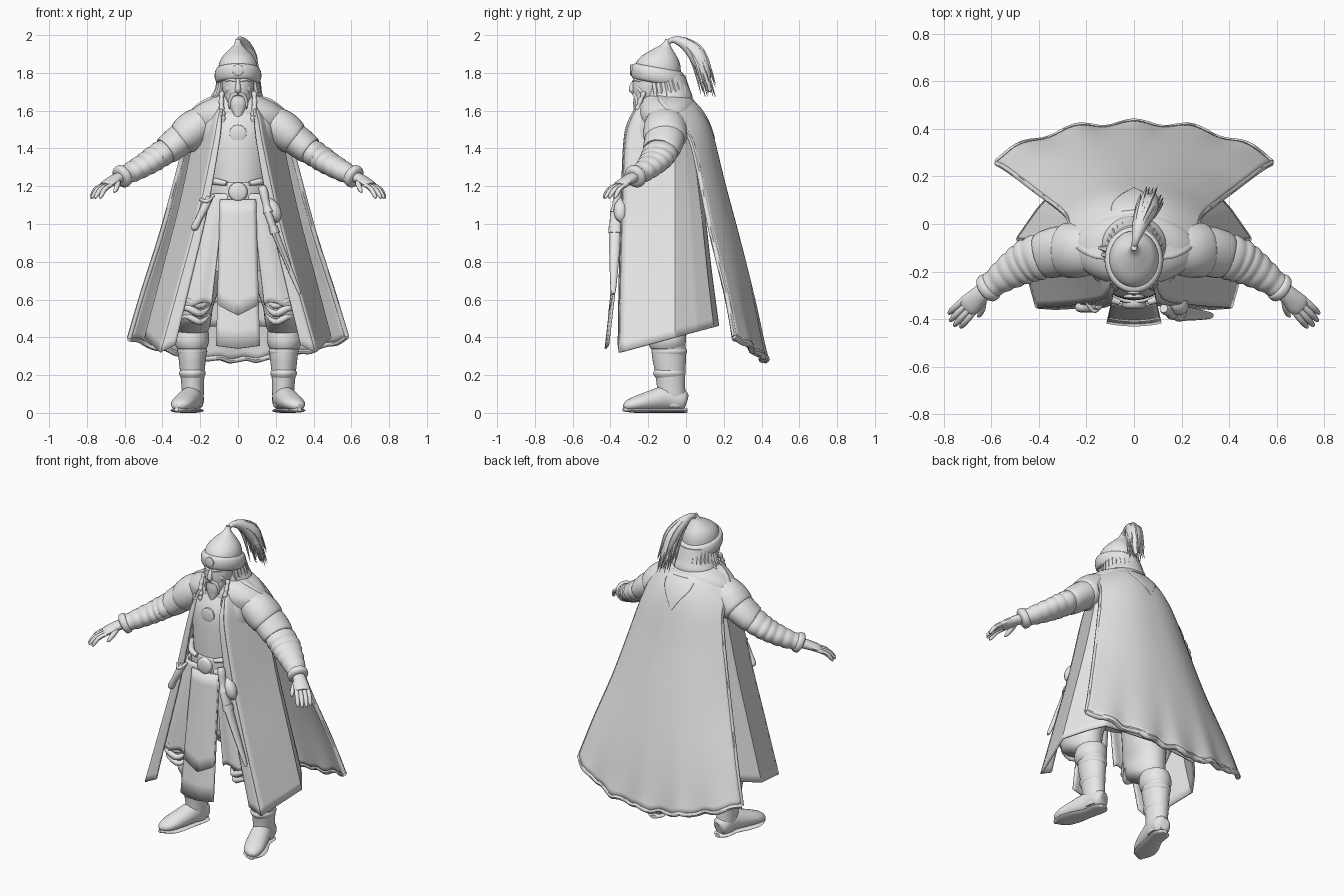
import bpy, math, random
from mathutils import Vector

random.seed(4)
mat = bpy.data.materials.new("clay grey")
mat.diffuse_color = (0.8, 0.8, 0.8, 1)


# ---------- helpers ----------
def curve(P, t):
    """Smooth interpolation through a list of tuples, t in 0..1."""
    s = min(max(t, 0), 1) * (len(P) - 1)
    i = min(int(s), len(P) - 2)
    f = s - i
    a, b, c, d = (P[max(0, min(len(P) - 1, i + k))] for k in (-1, 0, 1, 2))
    return [q + .5 * f * (r - p + f * (2 * p - 5 * q + 4 * r - w + f * (3 * (q - r) + w - p)))
            for p, q, r, w in zip(a, b, c, d)]


def polyline(P, t):
    s = t * (len(P) - 1)
    i = min(int(s + 1e-6), len(P) - 2)
    return [a + (b - a) * (s - i) for a, b in zip(P[i], P[i + 1])]


def build(name, verts, faces, mirror=False, solid=0):
    me = bpy.data.meshes.new(name)
    me.from_pydata(verts, [], faces)
    me.materials.append(mat)
    ob = bpy.data.objects.new(name, me)
    bpy.context.collection.objects.link(ob)
    if solid:
        m = ob.modifiers.new("thickness", 'SOLIDIFY')
        m.thickness, m.offset = solid, 0
    if mirror:
        m = ob.modifiers.new("mirror", 'MIRROR')
        m.use_mirror_merge = False
    return ob


def skin(name, rings, mirror=False):
    n = len(rings[0])
    faces = [(i * n + j, i * n + (j + 1) % n, (i + 1) * n + (j + 1) % n, (i + 1) * n + j)
             for i in range(len(rings) - 1) for j in range(n)]
    last = (len(rings) - 1) * n
    faces += [tuple(range(n))[::-1], tuple(range(last, last + n))]
    return build(name, [v for r in rings for v in r], faces, mirror)


def loft(name, rows, n=24, seg=32, mirror=False, tilt=0):
    """Stack of level ellipses: (x, y, z, rx, ry)."""
    rings = []
    for i in range(n + 1):
        x, y, z, rx, ry = curve(rows, i / n)
        ring = [(math.cos(math.tau * k / seg), math.sin(math.tau * k / seg)) for k in range(seg)]
        rings.append([(x + rx * c, y + ry * s, z + tilt * ry * s) for c, s in ring])
    return skin(name, rings, mirror)


def tube(name, rows, n=10, seg=12, mirror=False, up=(0, 0, 1), wrinkles=0, amp=0.07):
    """Sweep along points (x, y, z, radius[, second radius])."""
    rows = [r if len(r) == 5 else (*r, r[3]) for r in rows]
    rings = []
    for i in range(n + 1):
        t = i / n
        p, q = Vector(curve(rows, t - .01)[:3]), Vector(curve(rows, t + .01)[:3])
        tan = (q - p).normalized()
        side = tan.cross(Vector(up)).normalized()
        top = side.cross(tan)
        x, y, z, ra, rb = curve(rows, t)
        k = 1 + (amp * (2 * abs(math.sin(math.pi * wrinkles * t)) - 1) if wrinkles else 0)
        rings.append([Vector((x, y, z)) + k * (ra * math.cos(a) * side - rb * math.sin(a) * top)
                      for a in (math.tau * j / seg for j in range(seg))])
    return skin(name, rings, mirror)


def sheet(name, f, nu, nv, solid=0.012, mirror=False):
    verts = [f(i / nu, j / nv) for j in range(nv + 1) for i in range(nu + 1)]
    w = nu + 1
    faces = [(j * w + i, j * w + i + 1, (j + 1) * w + i + 1, (j + 1) * w + i)
             for j in range(nv) for i in range(nu)]
    return build(name, verts, faces, mirror, solid)


def disc(name, x, y, z, r, depth):
    tube(name, [(x, y, z, r), (x, y - depth * .7, z, r), (x, y - depth, z, r * .75)], n=4, seg=24)


# ---------- head and hat ----------
loft("head", [(0, -.15, 1.56, .07, .08), (0, -.18, 1.64, .065, .085), (0, -.185, 1.68, .076, .093),
              (0, -.18, 1.73, .085, .102), (0, -.17, 1.79, .088, .107)])
tube("nose", [(0, -.27, 1.76, .01), (0, -.285, 1.73, .013), (0, -.286, 1.71, .016), (0, -.27, 1.70, .012)], up=(1, 0, 0))
tube("brow", [(.008, -.277, 1.757, .007), (.04, -.266, 1.765, .009), (.068, -.235, 1.755, .006)], mirror=True)
tube("cheek", [(.03, -.255, 1.735, .006), (.05, -.245, 1.715, .016), (.06, -.22, 1.69, .012)], mirror=True)
tube("moustache", [(.003, -.278, 1.69, .009), (.03, -.268, 1.68, .01), (.045, -.26, 1.645, .008),
                   (.045, -.262, 1.61, .003)], mirror=True, up=(0, 1, 0))
tube("beard", [(0, -.22, 1.69, .065, .05), (0, -.235, 1.65, .058, .045), (0, -.25, 1.60, .036, .028),
               (0, -.265, 1.545, .004, .004)], up=(0, 1, 0), wrinkles=3, amp=.03)
loft("back_hair", [(0, -.11, 1.79, .105, .105), (0, -.1, 1.72, .113, .118), (0, -.09, 1.67, .135, .125), (0, -.09, 1.63, .13, .115)])
for i in range(18):
    a = math.radians(-30 + 240 * i / 17)
    c, s, e = math.cos(a), math.sin(a), random.uniform(-.02, .01)
    tube("hair_lock", [(.095 * c, -.12 + .098 * s, 1.77, .018), (.104 * c, -.105 + .106 * s, 1.71, .02),
                       ((.145 + e) * c, -.095 + .12 * s, 1.65 + e, .004)], n=6, seg=6, up=(.3, .2, .1))
tube("braid", [(.085, -.22, 1.70, .012), (.088, -.25, 1.63, .012), (.08, -.265, 1.57, .013), (.078, -.27, 1.525, .006)],
     n=24, seg=8, mirror=True, up=(0, 1, 0), wrinkles=6, amp=.2)
loft("hat_brim", [(0, -.15, 1.745, .085, .1), (0, -.15, 1.75, .113, .133), (0, -.15, 1.785, .124, .142),
                  (0, -.15, 1.82, .116, .135), (0, -.15, 1.832, .095, .11)], tilt=-.17, n=16)
loft("hat_crown", [(0, -.15, 1.81, .106, .123), (0, -.145, 1.85, .1, .115), (0, -.135, 1.885, .083, .093),
                   (0, -.12, 1.92, .05, .055), (0, -.108, 1.945, .025, .027), (0, -.1, 1.968, .014, .014),
                   (0, -.1, 1.978, .012, .012)], tilt=-.1)
disc("hat_badge", 0, -.283, 1.815, .03, .014)
PLUME = [(0, -.1, 1.955), (.008, -.065, 1.975), (.03, .01, 1.945), (.06, .075, 1.865), (.085, .125, 1.70)]
tube("plume", [(*p, r) for p, r in zip(PLUME, (.012, .017, .036, .045, .01))], n=20, up=(1, 0, 0))
for i in range(30):
    d = Vector((random.uniform(-.06, .04), random.uniform(-.05, .035), random.uniform(-.03, .06)))
    tube("plume_strand", [(*(Vector(p) + d * k), r) for p, k, r in
                          zip(PLUME, (0, .12, .42, .8, 1.0), (.004, .007, .012, .011, .001))], n=10, seg=5, up=(1, 0, 0))

# ---------- torso and belt ----------
loft("torso", [(0, -.12, 1.67, .10, .08), (0, -.12, 1.61, .18, .125), (0, -.13, 1.5, .2, .175),
               (0, -.13, 1.35, .19, .19), (0, -.13, 1.15, .175, .19), (0, -.13, .95, .18, .18), (0, -.13, .75, .2, .17)])
loft("shoulder_mantle", [(0, -.1, 1.69, .1, .1), (0, -.1, 1.67, .14, .13), (0, -.1, 1.635, .205, .15),
                         (0, -.105, 1.585, .255, .155), (0, -.105, 1.52, .262, .14), (0, -.105, 1.46, .23, .12)])
loft("belt", [(0, -.13, 1.12, .175, .19), (0, -.13, 1.13, .19, .205), (0, -.13, 1.21, .19, .205), (0, -.13, 1.22, .175, .19)])
tube("belt_upper_trim", [(.06, -.33, 1.215, .012), (.12, -.3, 1.225, .018), (.185, -.2, 1.235, .015)], mirror=True)
disc("buckle", 0, -.32, 1.17, .05, .035)
disc("chest_medallion", 0, -.295, 1.48, .045, .02)

# ---------- skirt, apron, open coat and cape ----------
def skirt(w, v):
    ix, fy, sx, by, z = curve([(.05, -.32, .175, .04, 1.16), (.09, -.335, .22, .06, .98),
                               (.115, -.345, .28, .08, .78), (.14, -.35, .335, .09, .57)], v)
    x, y = curve([(ix, fy), (sx * .9, fy + .03), (sx, -.13), (sx * .7, by - .03), (0, by)], w)
    return x, y + .004 * v * math.sin(40 * w), z + .016 * v * math.sin(23 * w)
sheet("split_skirt", skirt, 40, 14, mirror=True)


def apron(u, v):
    u = 2 * u - 1
    return ((.095 + .02 * v) * u, -.335 - .09 * v + .012 * u * u, 1.13 - v * (.79 - .015 * abs(u)))
def overlay(u, v):
    x, y, z = apron(u, v * .72)
    return x * .98, y - .008, z - .045 * v * (1 - abs(2 * u - 1))
sheet("front_apron", apron, 10, 8)
sheet("apron_overlay", overlay, 10, 8, .008)


COAT = [(.08, -.24, .15, -.02, 1.64, 1.66), (.105, -.29, .215, .02, 1.55, 1.57),
        (.13, -.32, .235, .04, 1.42, 1.44), (.21, -.335, .31, .09, 1.05, 1.10),
        (.315, -.345, .405, .13, .66, .76), (.41, -.35, .49, .17, .32, .46)]
def coat(w, v):
    fx, fy, sx, by, zf, zb = curve(COAT, v)
    k = by + .06
    x, y = polyline([(fx, fy), (sx, -.06), (sx * .83, -.06 + k * .52), (sx * .68, by - k * .12), (0, by)], w)
    return x, y, zf + (zb - zf) * (y - fy) / (by - fy)
def lapel(w, v):
    x, y, z = coat(0, v)
    return x - w * .08 * v, y - .006 * w, z + .04 * w * v
sheet("open_coat", coat, 40, 24, mirror=True)
sheet("coat_lapel", lapel, 4, 24, mirror=True)


def cape(w, v):
    u = 2 * w - 1
    hw, yb, ye, zc, ze = curve([(.11, -.03, -.15, 1.69, 1.67), (.18, .02, -.14, 1.655, 1.645), (.25, .08, -.09, 1.59, 1.58),
                                (.27, .13, .02, 1.48, 1.46), (.33, .195, .08, 1.22, 1.22), (.41, .28, .14, .9, .93),
                                (.50, .36, .21, .57, .65), (.575, .415, .265, .285, .4)], v)
    k = abs(u) ** 2.4
    return (hw * u, yb + (ye - yb) * k + .012 * v ** 12 * math.cos(15 * u),
            zc + (ze - zc) * abs(u) ** 2 + .008 * v ** 12 * math.sin(26 * u))
sheet("cape", cape, 60, 36, .024)
tube("cape_hem", [(*cape(k / 24, 1), .017) for k in range(25)], n=72, seg=8)
for w in (0, 1):
    tube("cape_edge", [(*cape(w, .3 + .7 * k / 10), .0135) for k in range(11)], n=30, seg=8, up=(0, 1, 0))
# hood tip lying flat on the upper back
sheet("back_collar_flap", lambda u, v: tuple(a + b for a, b in zip(
    cape(.5 + (u - .5) * .42 * (1 - v ** 2), .2 + .25 * v), (0, .012, 0))), 12, 10, .008)

# ---------- arms and hands ----------
tube("shoulder_cap", [(.13, -.11, 1.56, .07, .06), (.17, -.11, 1.545, .1, .085), (.23, -.11, 1.505, .115, .1),
                      (.285, -.11, 1.46, .115, .094), (.305, -.11, 1.445, .098, .08)], n=18, seg=24, mirror=True)
tube("upper_sleeve", [(.25, -.11, 1.485, .1, .085), (.31, -.115, 1.443, .106, .084), (.375, -.13, 1.392, .1, .076),
                      (.39, -.135, 1.382, .08, .06)], n=14, seg=24, mirror=True)
tube("lower_sleeve", [(.33, -.12, 1.42, .088, .066), (.42, -.145, 1.362, .094, .067), (.48, -.175, 1.322, .084, .061),
                      (.55, -.22, 1.282, .066, .055), (.615, -.27, 1.25, .05, .047)],
     n=48, seg=24, mirror=True, wrinkles=7, amp=.04)
tube("cuff", [(.595, -.255, 1.263, .045), (.603, -.261, 1.258, .06), (.622, -.275, 1.247, .06), (.63, -.281, 1.242, .04)],
     n=10, seg=20, mirror=True)
tube("palm", [(.61, -.265, 1.255, .035, .03), (.65, -.3, 1.237, .04, .027), (.69, -.34, 1.213, .047, .022),
              (.706, -.355, 1.203, .038, .016)], mirror=True)
for k, length in zip((-.034, -.012, .011, .034), (.85, 1, .98, .8)):
    px, py = .698 + .69 * k, -.346 + .72 * k
    dx, dy = .068 + .1 * k, -.072 + .1 * k
    tube("finger", [(px - dx * .2, py - dy * .2, 1.212, .012), (px + dx * .5 * length, py + dy * .5 * length, 1.187, .0135),
                    (px + dx * .9 * length, py + dy * .9 * length, 1.15, .011),
                    (px + dx * length, py + dy * length, 1.136, .005)], n=8, seg=8, mirror=True)
tube("thumb", [(.64, -.305, 1.235, .018), (.638, -.345, 1.21, .016), (.648, -.378, 1.18, .012), (.656, -.39, 1.168, .005)],
     n=8, seg=8, mirror=True)

# ---------- legs and boots ----------
loft("trouser_leg", [(.16, -.13, .92, .12, .13), (.22, -.17, .66, .12, .14), (.237, -.19, .56, .105, .15),
                     (.24, -.18, .49, .098, .135), (.24, -.13, .44, .085, .1), (.24, -.1, .41, .06, .07)], mirror=True)
for z, y, r in ((.585, -.335, .016), (.545, -.34, .018), (.5, -.325, .016)):
    tube("trouser_fold", [(.15, y + .07, z + .02, .006), (.2, y + .01, z - .02, r), (.27, y + .01, z + .012, r),
                          (.32, y + .09, z - .015, .006)], mirror=True)
loft("boot_cuff", [(.245, -.1, .335, .065, .075), (.245, -.1, .345, .08, .09), (.245, -.1, .385, .092, .1),
                   (.24, -.1, .44, .08, .092), (.24, -.1, .45, .05, .06)], mirror=True)
loft("boot_shaft", [(.245, -.095, .38, .08, .09), (.242, -.09, .3, .074, .09), (.242, -.085, .23, .066, .082),
                    (.24, -.08, .15, .06, .075), (.238, -.075, .08, .056, .074), (.238, -.07, .03, .05, .065)], mirror=True)
for z, r in ((.325, .077), (.21, .068)):
    loft("boot_fold", [(.242, -.088, z - .03, r - .014, r), (.242, -.088, z, r + .003, r + .018),
                       (.242, -.088, z + .03, r - .014, r)], n=8, mirror=True)
tube("foot", [(.228, .0, .06, .025, .035), (.232, -.02, .065, .052, .057), (.244, -.1, .078, .058, .066),
              (.272, -.19, .064, .062, .053), (.3, -.27, .048, .058, .038), (.318, -.31, .038, .038, .026),
              (.325, -.328, .034, .012, .01)], n=24, seg=20, mirror=True)
tube("sole", [(.226, .005, .012, .02, .012), (.232, -.03, .012, .053, .012), (.25, -.12, .012, .052, .012),
              (.28, -.21, .012, .066, .012), (.304, -.28, .013, .058, .012), (.326, -.332, .018, .012, .01)],
     n=24, seg=12, mirror=True)

# ---------- weapons hanging from the belt ----------
tube("sword_grip", [(.125, -.355, 1.20, .018), (.135, -.36, 1.17, .024), (.15, -.37, 1.10, .02), (.16, -.375, 1.06, .028)], n=14)
tube("scabbard", [(.155, -.37, 1.07, .03, .022), (.19, -.375, .97, .032, .02), (.25, -.38, .82, .026, .016),
                  (.32, -.385, .65, .014, .01), (.33, -.385, .63, .004, .004)], n=16)
tube("scabbard_band", [(.185, -.374, .985, .036, .026), (.197, -.376, .95, .036, .026)], n=3)
tube("belt_pouch", [(.14, -.33, 1.13, .02), (.18, -.345, 1.09, .036), (.2, -.345, 1.04, .032), (.205, -.335, 1.01, .01)])
tube("side_dagger", [(-.15, -.34, 1.14, .018), (-.175, -.35, 1.09, .022), (-.205, -.355, 1.03, .018),
                     (-.23, -.35, .98, .02), (-.235, -.35, .965, .005)], n=14)
tube("dagger_strap", [(-.13, -.33, 1.15, .008), (-.165, -.365, 1.12, .01), (-.2, -.33, 1.13, .008)])

# ---------- smooth shading ----------
for ob in bpy.context.scene.objects:
    ob.select_set(True)
    bpy.context.view_layer.objects.active = ob
bpy.ops.object.shade_smooth_by_angle(angle=math.radians(45))
